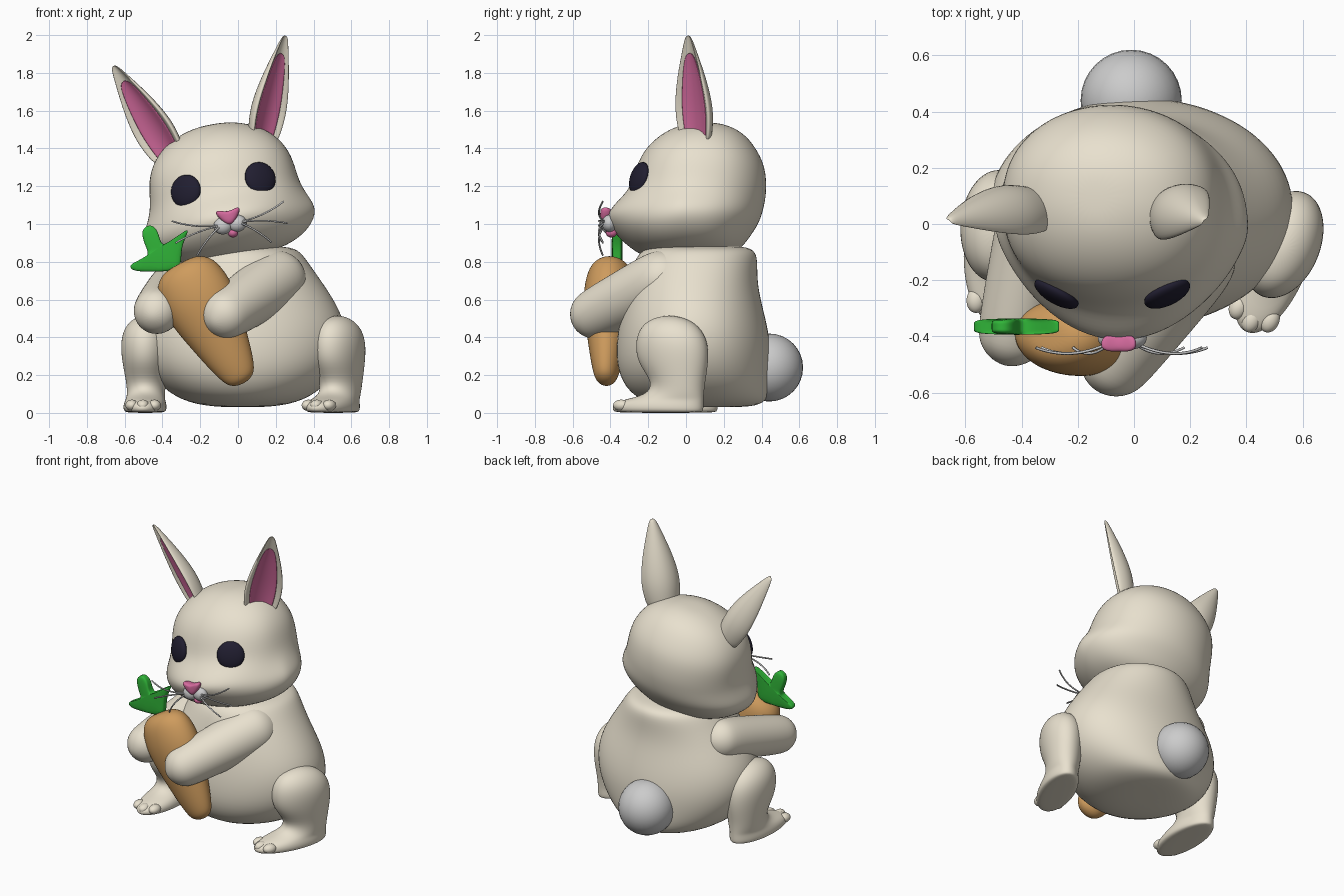
import bpy, bmesh, math
from mathutils import Vector, Matrix
from mathutils.bvhtree import BVHTree

if "Cube" in bpy.data.objects:
    bpy.data.objects.remove(bpy.data.objects["Cube"])


def material(name, rgb):
    m = bpy.data.materials.new(name)
    m.diffuse_color = (*rgb, 1)
    m.use_nodes = True
    m.node_tree.nodes["Principled BSDF"].inputs["Base Color"].default_value = m.diffuse_color
    return m


CREAM = material("cream", (0.81, 0.75, 0.62))
PINK = material("pink", (0.68, 0.15, 0.35))
ORANGE = material("orange", (0.62, 0.33, 0.11))
GREEN = material("green", (0.03, 0.46, 0.04))
DARK = material("dark", (0.015, 0.013, 0.03))


def finish(name, bm, mat, matrix, subsurf=0):
    bmesh.ops.recalc_face_normals(bm, faces=bm.faces)
    for f in bm.faces:
        f.smooth = True
    me = bpy.data.meshes.new(name)
    bm.to_mesh(me)
    bm.free()
    ob = bpy.data.objects.new(name, me)
    bpy.context.collection.objects.link(ob)
    ob.matrix_world = matrix
    if mat:
        me.materials.append(mat)
    if subsurf:
        s = ob.modifiers.new("smooth", 'SUBSURF')
        s.levels = s.render_levels = subsurf
    return ob


def skin(name, rings, mat, matrix=Matrix(), subsurf=2):
    """Join equal-sized point rings into a closed smooth surface."""
    bm = bmesh.new()
    vs = [[bm.verts.new(p) for p in r] for r in rings]
    n = len(vs[0])
    for a, b in zip(vs, vs[1:]):
        for i in range(n):
            bm.faces.new((a[i], a[(i + 1) % n], b[(i + 1) % n], b[i]))
    bm.faces.new(vs[0][::-1])
    bm.faces.new(vs[-1])
    return finish(name, bm, mat, matrix, subsurf)


def loft(name, rows, mat, matrix=Matrix(), n=24, back=1):
    """Rows: z, half width, front y, back y, optional front pointedness."""
    rings = []
    for z, w, f, b, *p in rows:
        m, ring = (f + b) / 2, []
        for i in range(n):
            t = 2 * math.pi * i / n
            s = math.sin(t)
            k = back if s > 0 else (p[0] if p else 1)
            y = m + (b - m) * math.copysign(abs(s) ** k, s)
            ring.append((w * math.cos(t), y, z))
        rings.append(ring)
    return skin(name, rings, mat, matrix)


def along(p, q):
    p, q = Vector(p), Vector(q)
    return Matrix.Translation(p) @ (q - p).to_track_quat('Z', 'Y').to_matrix().to_4x4(), (q - p).length


def capsule(name, p, q, r1, r2, mat):
    mx, L = along(p, q)
    arc = [(math.cos(math.radians(a)), math.sin(math.radians(a))) for a in (8, 35, 62, 90)]
    rows = [(-r1 * c, r1 * s) for c, s in arc] + [(L / 2, (r1 + r2) / 2)]
    rows += [(L + r2 * c, r2 * s) for c, s in reversed(arc)]
    return loft(name, [(z, r, -r, r) for z, r in rows], mat, mx, 16)


def ball(name, loc, size, mat, matrix=Matrix(), rot=Matrix()):
    bm = bmesh.new()
    bmesh.ops.create_uvsphere(bm, u_segments=32, v_segments=16, radius=1)
    return finish(name, bm, mat, matrix @ Matrix.Translation(loc) @ rot @ Matrix.Diagonal((*size, 1)))


# Body and tail
loft("body", [
    (.03, .06, .05, .25), (.035, .2, -.12, .38), (.075, .36, -.28, .445), (.2, .5, -.365, .45),
    (.35, .555, -.375, .455), (.5, .545, -.355, .425), (.65, .455, -.32, .385), (.76, .375, -.29, .38),
    (.84, .32, -.26, .38), (.88, .27, -.2, .34), (.885, .1, -.1, .2)], CREAM,
    Matrix.Translation((.025, 0, 0)), back=.93)
ball("tail", (-.01, .44, .24), (.18, .18, .18), None)

# Legs with long feet and small toes
LEG = [(0, .085, -.36, .1), (.008, .115, -.4, .12), (.045, .115, -.4, .12), (.07, .105, -.34, .12),
       (.095, .1, -.2, .12), (.16, .105, -.16, .125), (.26, .125, -.25, .145), (.36, .135, -.265, .145),
       (.44, .12, -.245, .11), (.495, .075, -.19, .04), (.515, .02, -.1, -.05)]
for side, x, y, turn in (("right", .555, -.02, -23), ("left", -.485, .05, -3)):
    mx = Matrix.Translation((x, y, 0)) @ Matrix.Rotation(math.radians(turn), 4, 'Z')
    loft(side + "_leg", LEG, CREAM, mx)
    for i, tx in enumerate((-.06, 0, .06)):
        ball(f"{side}_toe_{i}", (tx, -.325 - (tx == 0) * .025, .04), (.034, .045, .03), CREAM, mx)

# Arms hugging the carrot
capsule("right_arm", (.2, -.13, .7), (-.06, -.48, .525), .17, .14, CREAM)
capsule("left_arm", (-.34, .08, .66), (-.43, -.38, .54), .14, .13, CREAM)

# Carrot
mx, L = along((-.31, -.39, .79), (.035, -.425, .16))
prof = [(0, .05), (.008, .11), (.05, .165), (.12, .19), (.22, .2), (.34, .18), (.46, .152), (.57, .125),
        (.65, .1), (.7, .075), (.72, .025)]
carrot = loft("carrot", [(z, r, -r, r) for z, r in prof], ORANGE)
carrot.matrix_world = Matrix.Translation((0, -.405, 0)) @ Matrix.Diagonal((1, .7, 1, 1)) \
    @ Matrix.Translation((0, .405, 0)) @ mx

# Carrot leaves: one flat outline given thickness
outline = [(-.29, .75), (-.31, .87), (-.25, .98), (-.29, .96), (-.37, .89), (-.41, .89), (-.42, .96),
           (-.46, 1.005), (-.52, .97), (-.49, .88), (-.46, .82), (-.58, .795), (-.57, .745), (-.42, .75)]
skin("carrot_leaves", [[(x, y, z) for x, z in outline] for y in (-.395, -.375, -.355, -.335)], GREEN, subsurf=2)

# Head, built upright and then tilted sideways
HEAD = Matrix.Translation((-.06, 0, 1.1)) @ Matrix.Rotation(math.radians(-10), 4, 'Y')
HEAD_ROWS = [(-.29, .1, -.1, .12), (-.275, .25, -.2, .22), (-.23, .37, -.29, .29, 1),
             (-.16, .445, -.37, .345, 1.2), (-.1, .465, -.415, .385, 1.45), (-.05, .45, -.425, .405, 1.5),
             (.01, .42, -.375, .42, 1.2), (.08, .4, -.3, .43, .88), (.2, .39, -.27, .425, .85),
             (.3, .34, -.22, .375, .9), (.38, .25, -.13, .31), (.425, .13, -.03, .22), (.435, .04, .05, .14)]
head = loft("head", HEAD_ROWS, CREAM, HEAD, back=.87)

# Eyes seated on the head surface
bpy.context.view_layer.update()
tree = BVHTree.FromObject(head, bpy.context.evaluated_depsgraph_get())
for side, s in (("right", 1), ("left", -1)):
    hit, nor, _, _ = tree.ray_cast(Vector((s * .2, -1, .11)), Vector((0, 1, 0)))
    nor.z *= .6
    ball(side + "_eye", hit, (.088, .088, .035), DARK, HEAD, nor.to_track_quat('Z', 'Y').to_matrix().to_4x4())

# Nose, muzzle and mouth
nose = [(.015, .02), (.055, .035), (.06, .015), (.03, -.03), (0, -.05), (-.03, -.03), (-.06, .015),
        (-.055, .035), (-.015, .02)]
skin("nose", [[(x * k, y, -.055 + z * k) for x, z in nose]
              for y, k in ((-.39, .9), (-.42, 1.15), (-.445, 1.1), (-.455, .6))], PINK, HEAD)
for side, s in (("right", 1), ("left", -1)):
    ball(side + "_muzzle", (s * .038, -.405, -.105), (.05, .04, .045), None, HEAD)
ball("mouth", (.008, -.395, -.15), (.027, .03, .025), PINK, HEAD)

# Whiskers
for s in (1, -1):
    for i, (x, z, bend) in enumerate(((.3, -.033, -.03), (.3, -.15, .02), (.2, -.235, .03))):
        cu = bpy.data.curves.new("whisker", 'CURVE')
        cu.dimensions = '3D'
        cu.bevel_depth = .005
        cu.bevel_resolution = 1
        sp = cu.splines.new('NURBS')
        sp.points.add(2)
        sp.order_u = 3
        sp.use_endpoint_u = True
        pts = [(s * .04, -.42, -.1), (s * x * .6, -.49, (z - .1) / 2 + bend), (s * x, -.44, z)]
        for pt, co in zip(sp.points, pts):
            pt.co = (*co, 1)
        ob = bpy.data.objects.new(f"whisker_{'right' if s > 0 else 'left'}_{i}", cu)
        bpy.context.collection.objects.link(ob)
        ob.matrix_world = HEAD

# Ears: scooped shells with a pink lining
STEPS = [(-.1, .1), (.05, .12), (.2, .13), (.35, .124), (.52, .104), (.68, .078), (.82, .052),
         (.95, .027), (.99, .012)]
SHELL = [(1, 0), (.88, .015), (.72, -.004), (.4, -.03), (0, -.04), (-.4, -.03), (-.72, -.004), (-.88, .015),
         (-1, 0), (-.75, -.055), (-.35, -.085), (0, -.092), (.35, -.085), (.75, -.055)]
LINING = [(.78, .006), (.4, -.018), (0, -.026), (-.4, -.018), (-.78, .006), (-.4, -.05), (0, -.06), (.4, -.05)]
for side, s, nx, ny in (("right", 1, .76, -.66), ("left", -1, -.58, -.8)):
    base, tip = Vector((s * .265, .045, .33)), Vector((s * .465, .01, .835))
    axis = tip - base
    n = Vector((nx, ny, 0))
    n = (n - n.project(axis)).normalized()
    v = axis.normalized().cross(n)

    def section(t, w, shape):
        return [base + axis * t + v * (a * w) + n * (b * w / .12) for a, b in shape]

    skin(side + "_ear", [section(t, w, SHELL) for t, w in STEPS], CREAM, HEAD)
    skin(side + "_inner_ear", [section(t, w * (1 if t < .8 else .7), LINING) for t, w in STEPS[:-2]], PINK, HEAD)
